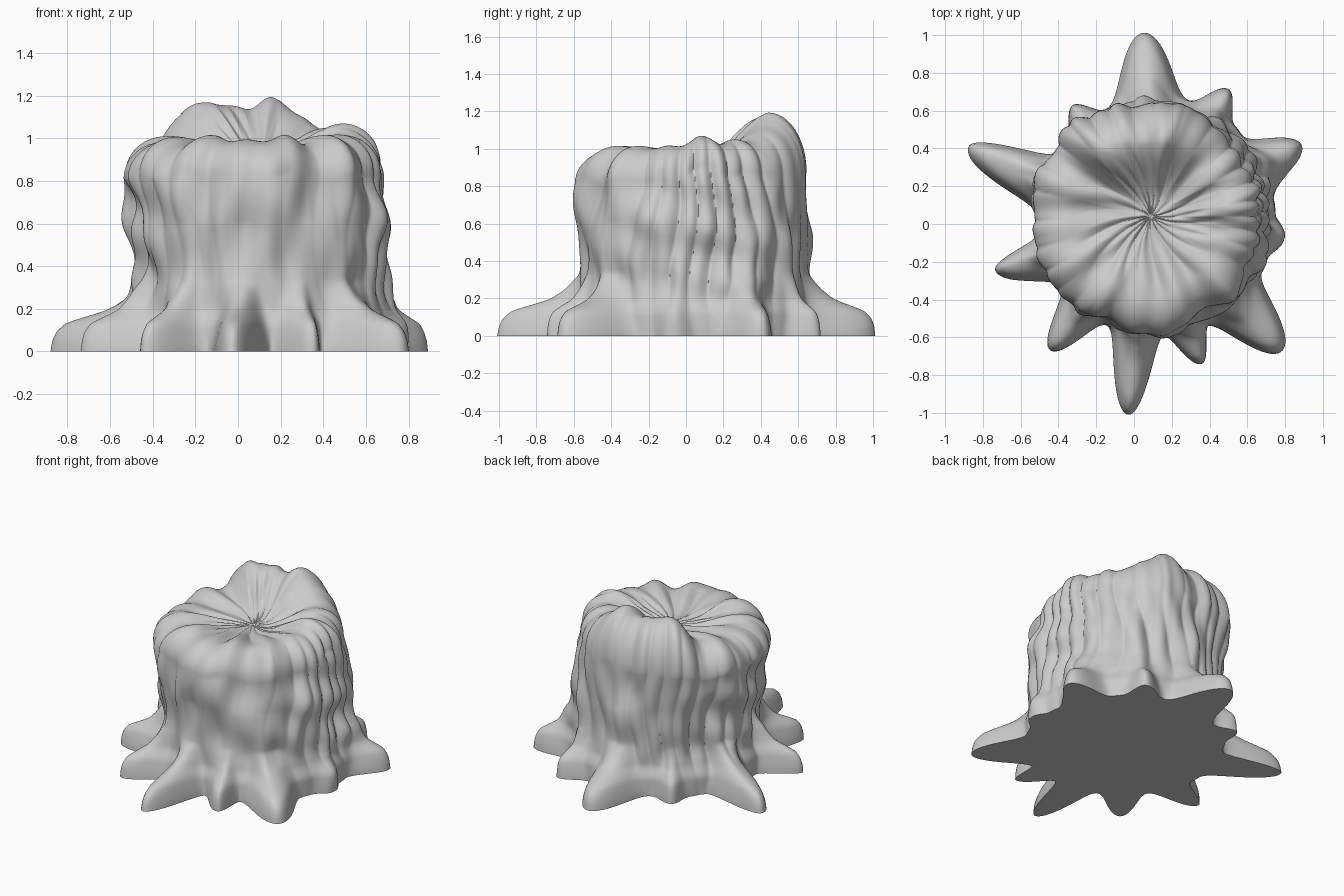
import bpy, bmesh
from math import sin, cos, pi, radians, degrees, exp
from mathutils import Vector, noise

cube = bpy.data.objects.get("Cube")
if cube:
    bpy.data.objects.remove(cube, do_unlink=True)

CENTRE = (0.09, 0.04)
COLS = 420
FOOT = 0.42          # height over which the roots blend into the trunk

# Roots: direction, tip distance, clockwise width, anticlockwise width (degrees)
ROOTS = [
    (92, 0.96, 23, 23), (58.5, 0.765, 13, 15), (26, 0.845, 20, 17),
    (-9, 0.68, 14, 14), (-46, 0.965, 20, 23), (-71, 0.805, 16, 11),
    (-96.6, 1.045, 17, 15), (-127, 0.89, 17, 17), (-161, 0.885, 12, 21),
    (159, 1.045, 14, 23), (125, 0.72, 13, 15),
]
# How far the roots still reach out at each height
REACH = [(0, 1), (0.05, 0.98), (0.09, 0.94), (0.13, 0.84), (0.15, 0.73),
         (0.175, 0.55), (0.2, 0.4), (0.25, 0.24), (0.33, 0.08), (0.6, 0)]


def smooth(a, b, x):
    t = min(1, max(0, (x - a) / (b - a)))
    return t * t * (3 - 2 * t)


def turn(deg, target):
    return (deg - target + 180) % 360 - 180


def bump(a, target, width):
    return exp(-(turn(degrees(a), target) / width) ** 2)


def reach(z):
    for (z0, f0), (z1, f1) in zip(REACH, REACH[1:]):
        if z <= z1:
            return f0 + (f1 - f0) * (z - z0) / (z1 - z0)
    return 0


def root_spread(a, z):
    # Roots grow narrower towards their crest
    best = 0
    power = 1.6 + 1.2 * smooth(0, 0.2, z)
    for angle, tip, cw, ccw in ROOTS:
        d = turn(degrees(a), angle)
        w = ccw if d > 0 else cw
        if abs(d) < w:
            best = max(best, (tip - 0.62) * (0.5 + 0.5 * cos(pi * d / w)) ** power)
    return best * reach(z)


def trunk_radius(a, z):
    # Bark: narrow meandering ridges, strongest at the sides, over broad lumps
    side = smooth(-0.8, 0.1, sin(a)) * 0.5 + 0.5 * abs(cos(a))
    ridge = abs(sin(15 * a + 1.3 * sin(3 * a) + 0.8 * sin(7 * z + 2 * a))) - 0.63
    knobs = sin(24 * z + 2 * sin(2 * a)) * abs(cos(a)) ** 3
    broad = noise.noise(Vector((cos(a) * 2.6, sin(a) * 2.6, z * 1.8)))
    fine = noise.noise(Vector((cos(a) * 5, sin(a) * 5, z * 3.5 + 9)))
    bark = 0.028 * side * ridge + 0.012 * knobs + 0.03 * broad + 0.04 * fine
    r = 0.607 + bark * (0.2 + 0.8 * smooth(0.1, 0.35, z))
    # Waist above the roots, and a hollow at the front
    r -= 0.022 * exp(-((z - 0.36) / 0.14) ** 2)
    r -= 0.04 * bump(a, -70, 8) * exp(-((z - 0.42) / 0.16) ** 2)
    r += cos(a) * (0.025 - 0.06 * smooth(0.45, 0.95, z))
    r += 0.025 * (1 - smooth(0.11, 0.21, z))
    return r + root_spread(a, z)


def splinter(a):
    # Tall broken piece with two peaks at the back
    return 0.17 * bump(a, 124, 17) + 0.18 * bump(a, 77, 21) + 0.09 * bump(a, 102, 11)


def rim_height(a):
    h = 0.995 + 0.055 * bump(a, 15, 35) - 0.015 * bump(a, 180, 30) + splinter(a)
    return h + 0.012 * sin(9 * a + 1) + 0.012 * sin(14 * a)


def column(a):
    """Points from the ground up the bark, over the rim and in to the middle."""
    rim = rim_height(a)
    shoulder = rim - 0.17 - 0.8 * splinter(a)
    pts = [(trunk_radius(a, z), z) for z in (FOOT * i / 26 for i in range(26))]
    for i in range(34):
        z = FOOT + (shoulder - FOOT) * i / 34
        pts.append((trunk_radius(a, z), z))
    edge = trunk_radius(a, shoulder)
    crest = 0.7 * edge - 0.1 * splinter(a)
    for i in range(13):
        t = pi / 2 * i / 12
        pts.append((crest + (edge - crest) * cos(t), shoulder + (rim - shoulder) * sin(t)))
    for i in range(1, 22):
        q = 1 - i / 22
        b = a + 0.35 * (1 - q)
        fold = 0.6 * (abs(sin(10 * b + 1.2 * sin(3 * b))) - 0.63)
        fold += noise.noise(Vector((cos(b) * 4, sin(b) * 4, 3)))
        z = 0.94 + (rim - 0.94) * smooth(0.15, 1.03, q) + 0.022 * fold * sin(pi * q)
        pts.append((crest * q, z))
    return pts


# Stump: one closed skin
bm = bmesh.new()
grid = []
for c in range(COLS):
    a = 2 * pi * c / COLS
    grid.append([bm.verts.new((CENTRE[0] + r * cos(a), CENTRE[1] + r * sin(a), z))
                 for r, z in column(a)])
heart = bm.verts.new((CENTRE[0], CENTRE[1], 0.935))
for c in range(COLS):
    one, two = grid[c], grid[(c + 1) % COLS]
    for k in range(len(one) - 1):
        bm.faces.new((one[k], two[k], two[k + 1], one[k + 1]))
    bm.faces.new((one[-1], two[-1], heart))
bm.faces.new([col[0] for col in reversed(grid)])
bmesh.ops.recalc_face_normals(bm, faces=bm.faces)

mesh = bpy.data.meshes.new("tree_stump")
bm.to_mesh(mesh)
bm.free()
stump = bpy.data.objects.new("tree_stump", mesh)
bpy.context.collection.objects.link(stump)

# Plain grey colour
GREY = (0.6, 0.6, 0.6, 1)
grey = bpy.data.materials.new("light_grey")
grey.use_nodes = True
grey.diffuse_color = GREY
grey.node_tree.nodes["Principled BSDF"].inputs["Base Color"].default_value = GREY
mesh.materials.append(grey)

bpy.ops.object.select_all(action='DESELECT')
stump.select_set(True)
bpy.context.view_layer.objects.active = stump
bpy.ops.object.shade_smooth_by_angle(angle=radians(60))
